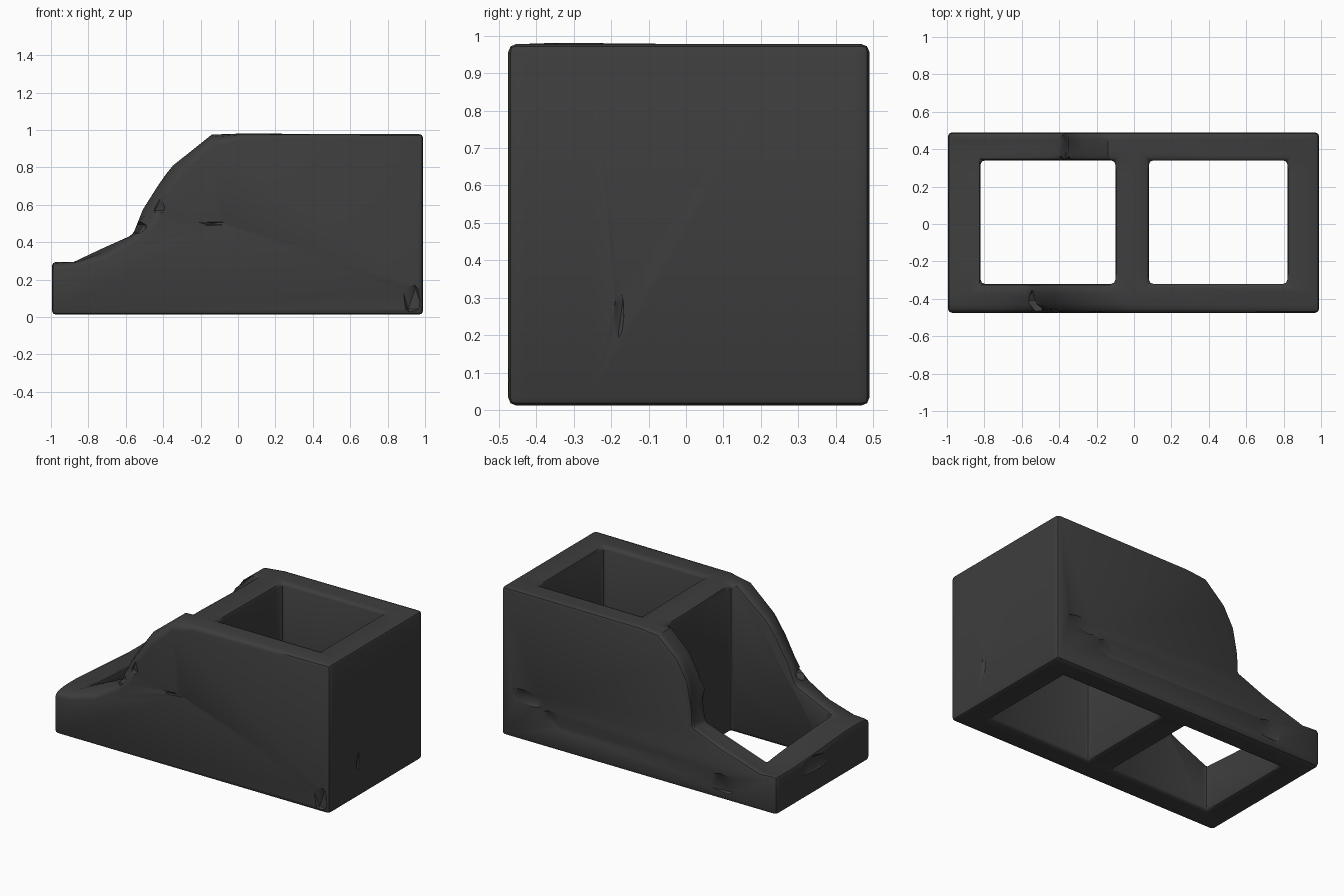
import bpy
import bmesh
import random
from mathutils import Vector

random.seed(4)
cube = bpy.data.objects.get("Cube")
if cube:
    bpy.data.objects.remove(cube, do_unlink=True)

# Single dark stone colour
stone = bpy.data.materials.new("dark concrete")
stone.use_nodes = True
stone.diffuse_color = (0.047, 0.047, 0.047, 1)
bsdf = stone.node_tree.nodes["Principled BSDF"]
bsdf.inputs["Base Color"].default_value = stone.diffuse_color
bsdf.inputs["Roughness"].default_value = 0.9


def make_object(name, bm):
    mesh = bpy.data.meshes.new(name)
    bmesh.ops.recalc_face_normals(bm, faces=bm.faces)
    bm.to_mesh(mesh)
    bm.free()
    obj = bpy.data.objects.new(name, mesh)
    bpy.context.collection.objects.link(obj)
    mesh.materials.append(stone)
    return obj


def apply_modifier(obj, kind, **settings):
    mod = obj.modifiers.new(kind.title(), kind)
    for key, value in settings.items():
        setattr(mod, key, value)
    bpy.context.view_layer.objects.active = obj
    bpy.ops.object.modifier_apply(modifier=mod.name)


def cut(obj, cutter):
    apply_modifier(obj, "BOOLEAN", operation="DIFFERENCE", solver="EXACT", object=cutter)
    bpy.data.objects.remove(cutter, do_unlink=True)


# Broken edge seen side-on: front face, inside the front wall, back wall
front_outer = [(0, .97), (-.15, .93), (-.3, .78), (-.4, .66), (-.46, .5),
               (-.56, .42), (-.7, .34), (-.88, .27), (-.995, .27)]
front_inner = [(0, .98), (-.14, .975), (-.35, .81), (-.43, .7), (-.5, .58),
               (-.57, .45), (-.7, .37), (-.88, .29), (-.995, .295)]
back = [(0, .975), (-.14, .96), (-.27, .84), (-.34, .7), (-.37, .55),
        (-.39, .42), (-.6, .34), (-.88, .25), (-.995, .26)]


def blend(a, b, t):
    return [Vector(p).lerp(Vector(q), t) for p, q in zip(a, b)]


# Block body lofted from front to back through the broken edge
sections = [(-.475, front_outer, front_inner, 0), (-.43, front_outer, front_inner, .7),
            (-.37, front_outer, front_inner, 1), (-.25, front_inner, back, 0),
            (.27, front_inner, back, 1), (.39, front_inner, back, 1),
            (.45, front_inner, back, 1), (.49, front_inner, back, .95)]
bm = bmesh.new()
rings = []
for y, a, b, t in sections:
    ring = [bm.verts.new((x, y, z)) for x, z in ((-.995, .012), (.99, .012), (.99, .978))]
    for i, p in enumerate(blend(a, b, t)):
        shake = .012 if 1 < i < 8 else 0
        ring.append(bm.verts.new((p.x + random.uniform(-shake, shake), y,
                                  p.y + random.uniform(-shake, shake))))
    rings.append(ring)
for r, s in zip(rings, rings[1:]):
    for i in range(len(r)):
        j = (i + 1) % len(r)
        bm.faces.new((r[i], r[j], s[j], s[i]))
bm.faces.new(rings[0])
bm.faces.new(rings[-1])
block = make_object("broken_block", bm)

# Two square holes straight through
for x0, x1 in ((-.82, -.10), (.08, .82)):
    bm = bmesh.new()
    bmesh.ops.create_cube(bm, size=1)
    for v in bm.verts:
        v.co = ((x0 + x1) / 2 + v.co.x * (x1 - x0), .01 + v.co.y * .66, .5 + v.co.z * 2)
    cutter = make_object("hole_cutter", bm)
    cutter.hide_render = True
    cut(block, cutter)

# Worn corners
apply_modifier(block, "BEVEL", width=.022, segments=2, limit_method="ANGLE", angle_limit=.75)

# Shallow chips: centre and size of each faceted cutter
chips = [((.93, -.52, .1), (.07, .07, .12)), ((-.13, -.49, .5), (.11, .03, .015)),
         ((-.43, -.5, .6), (.05, .06, .07)), ((.8, .52, .3), (.2, .05, .07)),
         ((.62, .52, .2), (.12, .045, .1)), ((-.62, .52, .12), (.14, .05, .1)),
         ((1.0, -.18, .25), (.02, .02, .09)), ((-.52, -.41, .47), (.06, .08, .05)),
         ((-1.02, .1, .2), (.05, .2, .08)), ((-.66, .42, .38), (.06, .06, .05))]
for centre, size in chips:
    bm = bmesh.new()
    bmesh.ops.create_icosphere(bm, subdivisions=1, radius=1)
    for v in bm.verts:
        wobble = random.uniform(.85, 1.1)
        v.co = Vector(centre) + Vector([c * s * wobble for c, s in zip(v.co, size)])
    cutter = make_object("chip_cutter", bm)
    cutter.hide_render = True
    cut(block, cutter)

# Smooth wear with crisp breaks
bpy.ops.object.select_all(action="DESELECT")
block.select_set(True)
bpy.context.view_layer.objects.active = block
bpy.ops.object.shade_smooth_by_angle(angle=.6)
